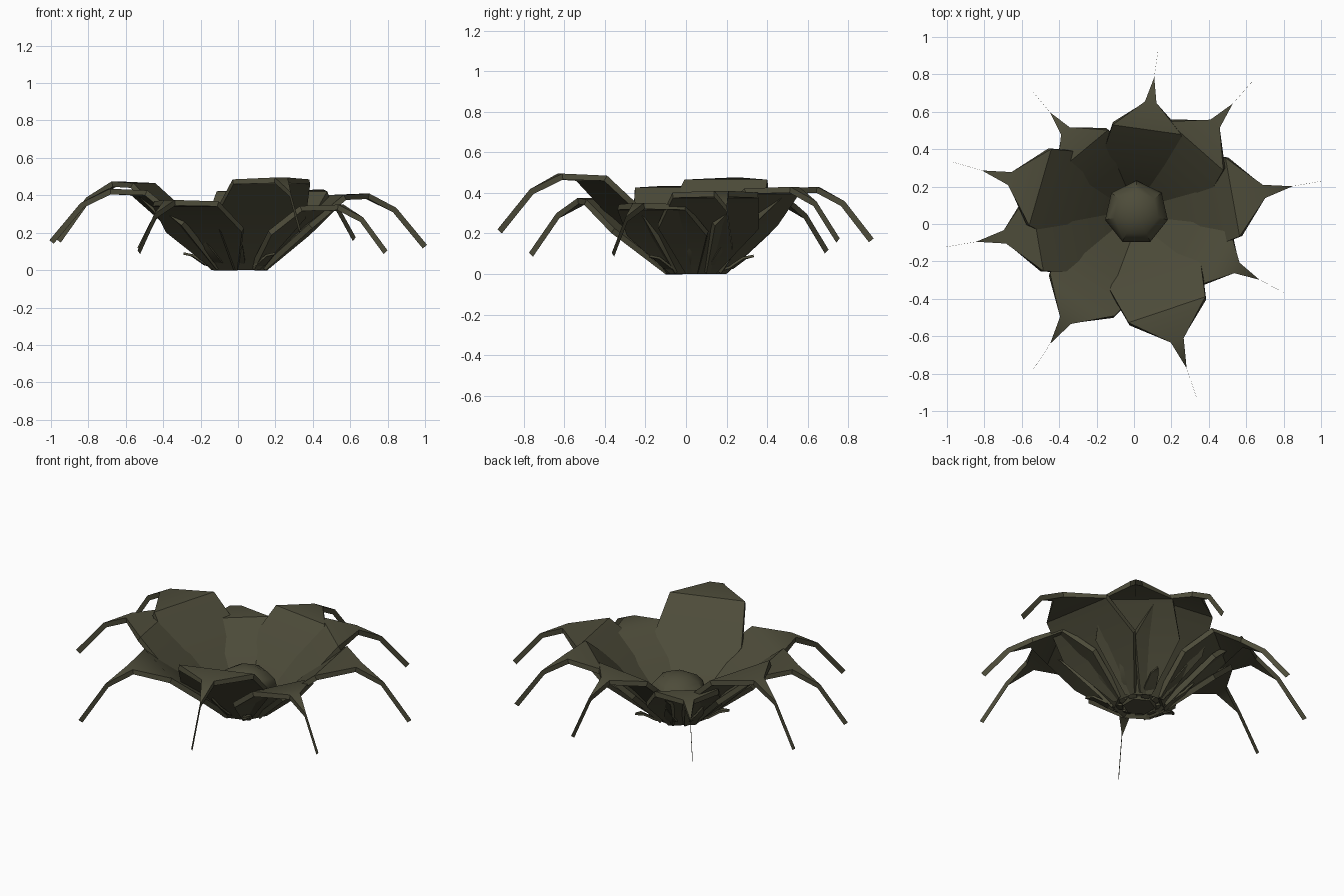
import bpy, bmesh, math
from mathutils import Vector

if "Cube" in bpy.data.objects:
    bpy.data.objects.remove(bpy.data.objects["Cube"])

CX, CY = 0.005, 0.05   # middle of the flower


def material(name, col):
    m = bpy.data.materials.new(name)
    m.diffuse_color = (*col, 1)
    m.use_nodes = True
    m.node_tree.nodes["Principled BSDF"].inputs["Base Color"].default_value = m.diffuse_color
    return m


OLIVE = material("dark olive", (0.075, 0.072, 0.042))


def finish(ob, angle=35):
    ob.data.materials.append(OLIVE)
    bpy.ops.object.select_all(action='DESELECT')
    ob.select_set(True)
    bpy.context.view_layer.objects.active = ob
    for m in list(ob.modifiers):
        bpy.ops.object.modifier_apply(modifier=m.name)
    bpy.ops.object.shade_smooth_by_angle(angle=math.radians(angle))


def blade(name, angle, rings, thick):
    """Bent strip along a direction; rings are (radius, height, half width)."""
    a = math.radians(angle)
    out, side = Vector((math.cos(a), math.sin(a), 0)), Vector((-math.sin(a), math.cos(a), 0))
    bm = bmesh.new()
    rows = []
    for r, z, hw in rings:
        c = Vector((CX, CY, z)) + out * r
        rows.append([bm.verts.new(c - side * hw), bm.verts.new(c + side * hw)])
    for p, q in zip(rows, rows[1:]):
        bm.faces.new((p[0], q[0], q[1], p[1]))
    me = bpy.data.meshes.new(name)
    bm.to_mesh(me)
    bm.free()
    ob = bpy.data.objects.new(name, me)
    bpy.context.collection.objects.link(ob)
    s = ob.modifiers.new("thickness", 'SOLIDIFY')
    s.thickness, s.offset = thick, -1
    finish(ob)


# petals: angle, reach of the visible point, peak height, tip height
petals = [
    (82, 0.74, 0.43, 0.175), (48.6, 0.79, 0.43, 0.175), (10.2, 0.855, 0.41, 0.135),
    (-27.6, 0.75, 0.35, 0.105), (-71.4, 0.865, 0.495, 0.22), (236.7, 0.825, 0.375, 0.105),
    (189.7, 0.86, 0.435, 0.16), (163.9, 0.85, 0.475, 0.165), (129.7, 0.71, 0.365, 0.12),
]
for i, (ang, t, peak, tip) in enumerate(petals):
    blade(f"petal_{i + 1}", ang, [
        (0.11, 0.02, 0.075),
        (0.39 * t, 0.60 * peak, 0.295 * t),
        (0.62 * t, 0.98 * peak, 0.25 * t),
        (0.82 * t, peak, 0.042 * t),
        (1.00 * t, peak - 0.28 * (peak - tip), 0.0004),
        (1.195 * t, tip, 0.0004)], 0.03)

# small narrow sepals under the petals, every third one drooping
for i in range(9):
    droop = 0.09 if i % 3 == 1 else 0.0
    blade(f"sepal_{i + 1}", 30 + i * 40, [
        (0.09, 0.015, 0.022),
        (0.18, 0.055 - droop * 0.2, 0.032),
        (0.25, 0.12 - droop * 0.4, 0.022),
        (0.30, 0.185 - droop, 0.003)], 0.012)

# rounded bud in the middle
bpy.ops.mesh.primitive_uv_sphere_add(segments=7, ring_count=8, radius=1,
                                     location=(CX + 0.008, CY + 0.01, 0.13))
bud = bpy.context.object
bud.name = "bud"
bud.scale = (0.172, 0.172, 0.13)
finish(bud)

# short stem end
bpy.ops.mesh.primitive_cone_add(vertices=6, radius1=0.09, radius2=0.12, depth=0.05,
                                location=(CX, CY, 0.025))
bpy.context.object.name = "stem_base"
finish(bpy.context.object)
